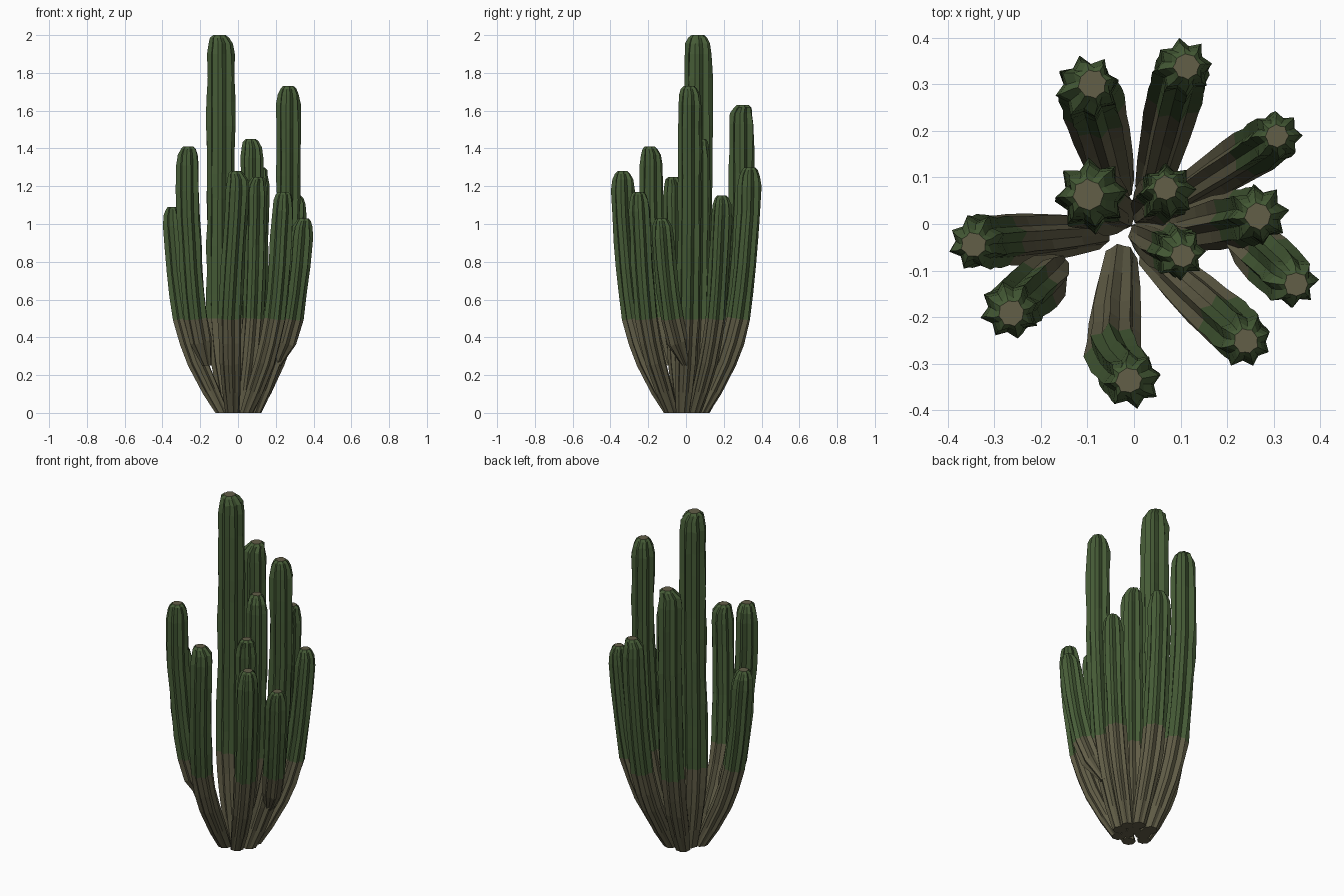
import bpy, bmesh, math, random
from mathutils import Vector

if "Cube" in bpy.data.objects:
    bpy.data.objects.remove(bpy.data.objects["Cube"])

random.seed(4)
RIBS = 8


def material(name, rgb):
    m = bpy.data.materials.new(name)
    m.diffuse_color = (*rgb, 1)
    m.use_nodes = True
    m.node_tree.nodes["Principled BSDF"].inputs["Base Color"].default_value = m.diffuse_color
    return m


GREEN = material("cactus green", (0.062, 0.108, 0.038))
BARK = material("woody olive brown", (0.122, 0.112, 0.064))


def interp(table, t):
    for (a, va), (b, vb) in zip(table, table[1:]):
        if t <= b:
            return va + (vb - va) * max(0, (t - a) / (b - a))
    return table[-1][1]


# outward sweep, sideways bow and thickness of a stem by height
SWEEP = [(0, 0), (.12, .23), (.27, .5), (.45, .74), (.7, .88), (1.1, 1), (2, 1)]
BOW = [(0, 0), (.27, .7), (.5, 1), (.8, .6), (1.15, 0), (2, 0)]
THICK = [(0, .62), (.12, .8), (.27, .94), (.5, 1), (2, 1)]


def stem(name, base, tip, height, radius, start=0.0, bow=(0, 0)):
    """Ribbed column that leans out near the ground and then rises."""
    f0 = interp(SWEEP, start)
    end = interp(SWEEP, height)

    def centre(z):
        f = (interp(SWEEP, z) - f0) / (end - f0)
        b = interp(BOW, z)
        return Vector((base[0] + (tip[0] - base[0]) * f + bow[0] * b,
                       base[1] + (tip[1] - base[1]) * f + bow[1] * b, z))

    # ring heights: lower bend, straight column, rounded top
    zs = [z for z in (0, .12, .27, .38, .5) if z > start + .04 or z == start]
    if start not in zs:
        zs.insert(0, start)
    n = max(2, round((height - .6) / .13))
    zs += [.5 + (height - .6) * (i + 1) / n for i in range(n)]
    rings = [(z, interp(THICK, z)) for z in zs]
    if start > 0:
        rings = [(z, s * (.45 if i == 0 else 1)) for i, (z, s) in enumerate(rings)]
    rings += [(height - .045, .88), (height - .014, .68), (height, .45)]

    bm = bmesh.new()
    loops = []
    twist = random.uniform(0, 1)
    nod = Vector((random.uniform(-.01, .01), random.uniform(-.01, .01), 0))
    for k, (z, s) in enumerate(rings):
        c = centre(z)
        if z > height - .02:
            c += nod
        tangent = centre(min(z + .04, height)) - centre(max(z - .04, start))
        rot = Vector((0, 0, 1)).rotation_difference(tangent)
        flat = k == 0 or z > height - .06
        valley = .9 if k == 0 or z > height - .01 else .77
        loop = []
        for i in range(2 * RIBS):
            a = math.pi * (i + twist) / RIBS
            r = radius * s * (valley if i % 2 else 1)
            if z > .3 and i % 2 == 0:
                r *= random.uniform(.95, 1.08)
            p = Vector((r * math.cos(a), r * math.sin(a), 0))
            loop.append(bm.verts.new(c + (p if flat else rot @ p)))
        loops.append(loop)
    for lo, hi in zip(loops, loops[1:]):
        for i in range(2 * RIBS):
            j = (i + 1) % (2 * RIBS)
            bm.faces.new((lo[i], lo[j], hi[j], hi[i]))
    bm.faces.new(loops[0][::-1])
    bm.faces.new(loops[-1])
    # woody foot and crown, green column
    for f in bm.faces:
        z = f.calc_center_median().z
        f.material_index = 1 if z < .49 or z > height - .002 else 0
    me = bpy.data.meshes.new(name)
    bm.to_mesh(me)
    bm.free()
    me.materials.append(GREEN)
    me.materials.append(BARK)
    bpy.context.collection.objects.link(bpy.data.objects.new(name, me))


# inner stems
stem("tall_stem", (-.04, .025), (-.09, .064), 2.0, .074, bow=(-.012, 0))
stem("inner_back_stem", (.025, .03), (.073, .07), 1.45, .058)
stem("inner_front_stem", (.022, -.025), (.097, -.062), 1.25, .056)
# outer ring of stems
stem("back_left_stem", (-.04, .085), (-.10, .293), 1.63, .067)
stem("back_stem", (.04, .085), (.105, .337), 1.30, .061)
stem("back_right_stem", (.083, .045), (.31, .19), 1.15, .055)
stem("right_stem", (.085, -.015), (.267, .02), 1.73, .063)
stem("front_right_stem", (.045, -.075), (.24, -.25), 1.17, .059)
stem("front_stem", (-.03, -.08), (-.003, -.334), 1.28, .061, bow=(-.035, 0))
stem("left_stem", (-.085, -.02), (-.346, -.04), 1.09, .059)
# side branches that sprout above the ground
stem("left_branch", (-.165, -.09), (-.266, -.185), 1.41, .062, .25)
stem("right_branch", (.205, 0), (.344, -.128), 1.03, .058, .25)
